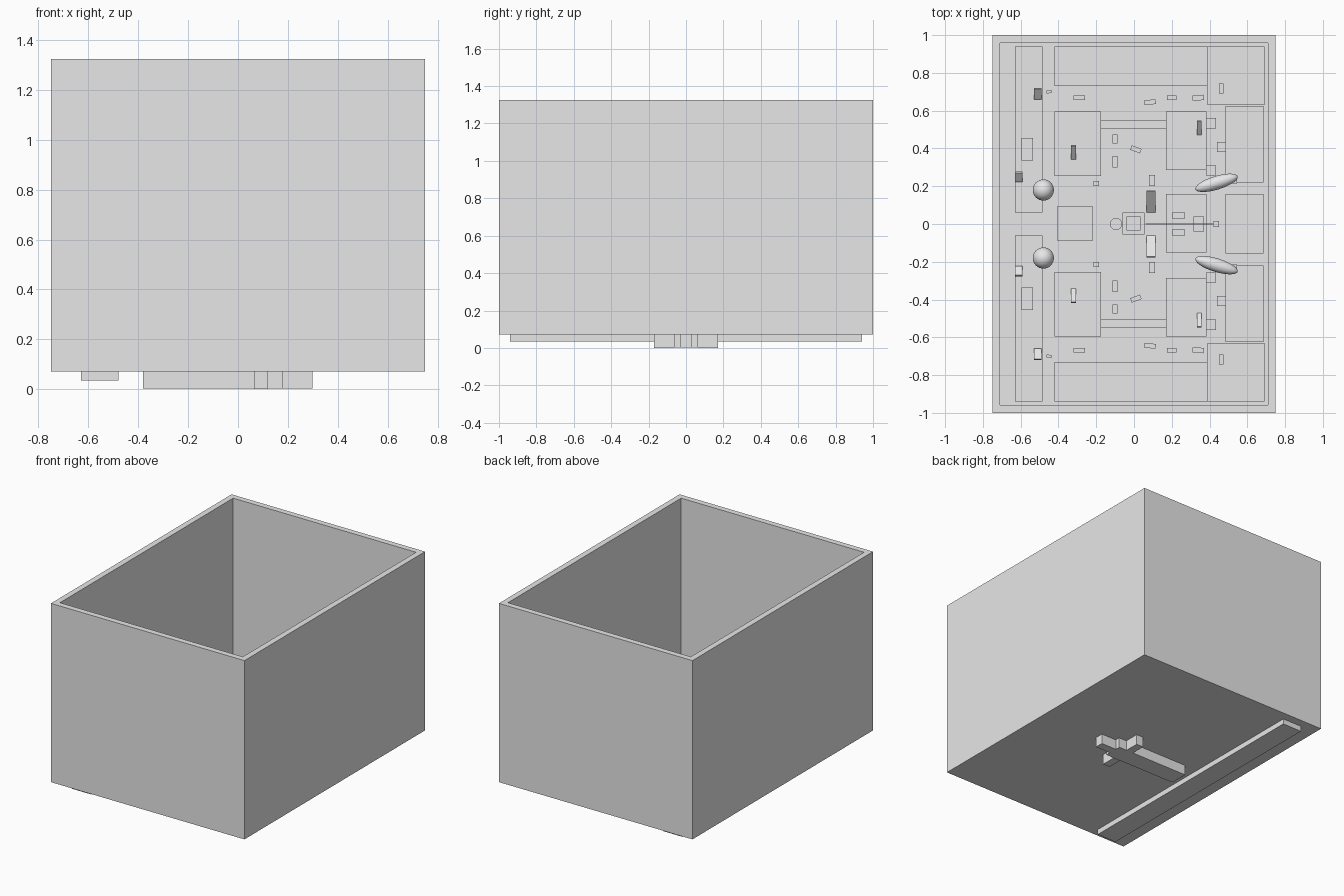
import bpy, bmesh, math

if "Cube" in bpy.data.objects:
    bpy.data.objects.remove(bpy.data.objects["Cube"])

# One colour for the whole model
grey = bpy.data.materials.new("pale_grey")
grey.diffuse_color = (0.8, 0.8, 0.8, 1)
grey.use_nodes = True
grey.node_tree.nodes["Principled BSDF"].inputs["Base Color"].default_value = grey.diffuse_color
FLOOR = 0.12


def finish(name, bm):
    mesh = bpy.data.meshes.new(name)
    bm.to_mesh(mesh)
    bm.free()
    mesh.materials.append(grey)
    ob = bpy.data.objects.new(name, mesh)
    bpy.context.collection.objects.link(ob)
    return ob


def box(name, x0, x1, y0, y1, z0, z1):
    bm = bmesh.new()
    bmesh.ops.create_cube(bm, size=1)
    for v in bm.verts:
        v.co.x = x0 if v.co.x < 0 else x1
        v.co.y = y0 if v.co.y < 0 else y1
        v.co.z = z0 if v.co.z < 0 else z1
    return finish(name, bm)


def pair(name, x0, x1, y0, y1, z0, z1):
    box("left_" + name, x0, x1, y0, y1, z0, z1)
    box("right_" + name, x0, x1, -y1, -y0, z0, z1)


def turned_pair(name, x, y, z, size, tilt=0, turn=0):
    for side, s in (("left_", 1), ("right_", -1)):
        sx, sy, sz = (v / 2 for v in size)
        ob = box(side + name, -sx, sx, -sy, sy, -sz, sz)
        ob.location = (x, y * s, z)
        ob.rotation_euler = (math.radians(tilt) * s, 0, math.radians(turn) * s)


def ball(name, loc, scale, turn=0):
    bm = bmesh.new()
    bmesh.ops.create_uvsphere(bm, u_segments=32, v_segments=16, radius=1)
    for f in bm.faces:
        f.smooth = True
    ob = finish(name, bm)
    ob.location, ob.scale = loc, scale
    ob.rotation_euler.z = math.radians(turn)
    return ob


# Open room shell: a block with its top inset and pushed down
bm = bmesh.new()
bmesh.ops.create_cube(bm, size=1)
for v in bm.verts:
    v.co.x *= 1.5
    v.co.y *= 2.0
    v.co.z = 0.072 if v.co.z < 0 else 1.325
top = max(bm.faces, key=lambda f: f.calc_center_median().z)
bmesh.ops.inset_region(bm, faces=[top], thickness=0.058)
down = bmesh.ops.extrude_face_region(bm, geom=[top])
bmesh.ops.delete(bm, geom=[top], context='FACES')
for v in [g for g in down["geom"] if isinstance(g, bmesh.types.BMVert)]:
    v.co.z = FLOOR
bmesh.ops.recalc_face_normals(bm, faces=bm.faces)
finish("room_shell", bm)

# Parts reaching through the floor
box("base_beam", -0.38, 0.18, -0.065, 0.065, 0.002, FLOOR - 0.01)
box("base_beam_end", 0.18, 0.298, -0.03, 0.03, 0.002, FLOOR - 0.01)
pair("base_arm", 0.065, 0.12, 0.065, 0.17, 0.0, FLOOR - 0.01)
box("back_rail", -0.63, -0.48, -0.94, 0.94, 0.035, FLOOR + 0.005)

# Counters and benches
pair("back_counter", -0.63, -0.485, 0.06, 0.31, FLOOR, 0.17)
pair("back_counter_long", -0.63, -0.485, 0.31, 0.94, FLOOR, 0.17)
pair("side_bench", -0.42, 0.39, 0.73, 0.94, FLOOR, 0.18)
pair("bench_panel", -0.16, 0.16, 0.75, 0.905, 0.18, 0.186)
pair("corner_step", 0.39, 0.69, 0.63, 0.94, FLOOR, 0.13)
pair("cabinet", 0.485, 0.685, 0.22, 0.625, FLOOR, 0.26)
box("front_console", 0.485, 0.685, -0.155, 0.16, FLOOR, 0.2)
pair("rear_desk", -0.42, -0.175, 0.255, 0.595, FLOOR, 0.2)
pair("front_desk", 0.17, 0.385, 0.285, 0.595, FLOOR, 0.2)
pair("desk_link", -0.175, 0.17, 0.505, 0.55, FLOOR, 0.17)

# Centre pieces
box("centre_table", 0.17, 0.385, -0.15, 0.16, FLOOR, 0.18)
box("centre_mat", -0.405, -0.22, -0.09, 0.095, FLOOR, 0.135)
box("pedestal", -0.06, 0.055, -0.055, 0.06, FLOOR, 0.15)
box("pedestal_top", -0.04, 0.035, -0.035, 0.04, 0.15, 0.2)
box("long_rod", 0.06, 0.45, -0.003, 0.003, 0.2, 0.21)
box("rod_mount", 0.315, 0.37, -0.04, 0.04, 0.18, 0.2)
box("rod_tip", 0.42, 0.45, -0.015, 0.015, 0.195, 0.215)
pair("table_bracket", 0.2, 0.27, 0.03, 0.06, 0.18, 0.19)
bm = bmesh.new()
bmesh.ops.create_cone(bm, cap_ends=True, segments=24, radius1=0.032, radius2=0.032, depth=0.06)
finish("round_stool", bm).location = (-0.095, 0, FLOOR + 0.03)

# Tilted screens facing the centre line
for x, y, sx, sy, z in ((-0.32, 0.38, 0.025, 0.09, 0.23), (0.345, 0.51, 0.025, 0.09, 0.23),
                        (-0.51, 0.69, 0.04, 0.07, 0.2), (-0.61, 0.25, 0.04, 0.06, 0.2),
                        (0.09, 0.12, 0.05, 0.14, 0.16)):
    turned_pair("tilted_screen", x, y, z, (sx, sy, 0.01), tilt=38)

# Small loose fittings: x, y, width, depth, turn
for x, y, w, d, t in ((-0.1, 0.45, 0.025, 0.05, 0), (-0.1, 0.33, 0.025, 0.06, 0),
                      (0.095, 0.23, 0.03, 0.06, 0), (0.01, 0.395, 0.055, 0.025, -20),
                      (-0.29, 0.668, 0.06, 0.025, 0), (0.085, 0.645, 0.06, 0.025, 5),
                      (0.2, 0.668, 0.05, 0.025, 0), (0.34, 0.668, 0.06, 0.028, 5),
                      (-0.2, 0.215, 0.03, 0.025, 0), (-0.45, 0.7, 0.03, 0.015, 10)):
    turned_pair("small_fitting", x, y, FLOOR + 0.03, (w, d, 0.06), turn=t)
pair("back_unit", -0.595, -0.535, 0.335, 0.455, 0.17, 0.19)
pair("side_seat", 0.385, 0.435, 0.505, 0.56, FLOOR, 0.17)
pair("side_seat_inner", 0.385, 0.435, 0.255, 0.31, FLOOR, 0.17)
pair("cabinet_shelf", 0.44, 0.485, 0.38, 0.435, FLOOR, 0.19)
pair("corner_block", 0.45, 0.475, 0.69, 0.745, 0.13, 0.17)
pair("cabinet_knob", 0.655, 0.68, 0.565, 0.59, 0.26, 0.265)

# Round globes and long pods
for side, s in (("left_", 1), ("right_", -1)):
    ball(side + "globe", (-0.48, 0.18 * s, 0.22), (0.056,) * 3)
    ball(side + "pod", (0.437, 0.218 * s, 0.3), (0.117, 0.036, 0.036), 17 * s)
    turned = box(side + "pod_mount", 0.515, 0.545, 0.22 * s - 0.02, 0.22 * s + 0.02, 0.26, 0.3)
    turned.location.y = 0.015 * s
